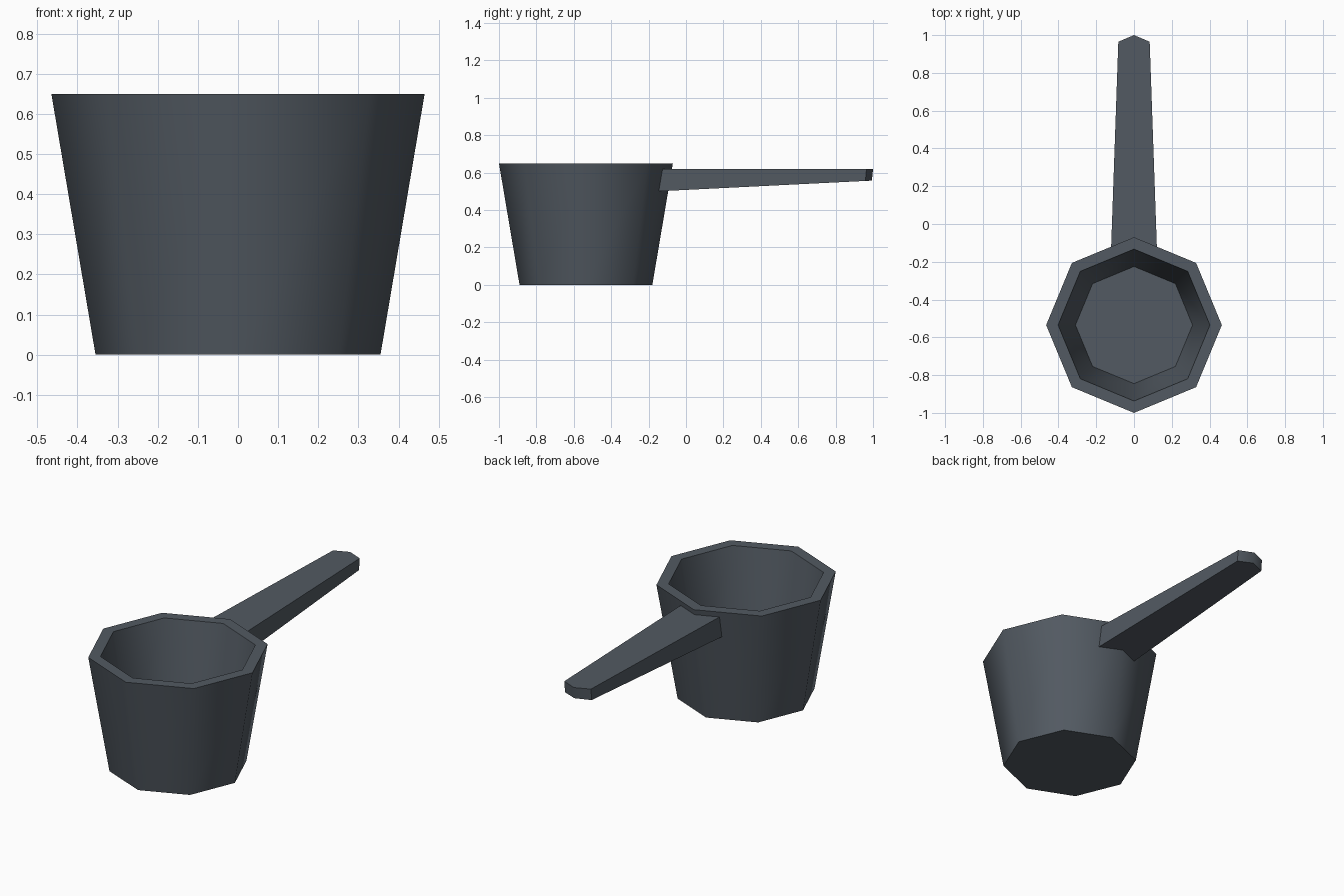
import bpy, bmesh, math

cube = bpy.data.objects.get("Cube")
if cube:
    bpy.data.objects.remove(cube, do_unlink=True)

metal = bpy.data.materials.new("dark_slate_metal")
color = (0.085, 0.102, 0.122, 1)
metal.diffuse_color = color
metal.use_nodes = True
metal.node_tree.nodes["Principled BSDF"].inputs["Base Color"].default_value = color


def make_object(name, bm):
    bmesh.ops.recalc_face_normals(bm, faces=bm.faces[:])
    mesh = bpy.data.meshes.new(name)
    bm.to_mesh(mesh)
    bm.free()
    mesh.materials.append(metal)
    obj = bpy.data.objects.new(name, mesh)
    bpy.context.collection.objects.link(obj)
    bpy.ops.object.select_all(action='DESELECT')
    obj.select_set(True)
    bpy.context.view_layer.objects.active = obj
    bpy.ops.object.shade_smooth_by_angle(angle=math.radians(60))
    return obj


def loft(name, rings):
    """Skin a closed solid through rings of equal point count."""
    bm = bmesh.new()
    loops = [[bm.verts.new(p) for p in ring] for ring in rings]
    n = len(loops[0])
    for a, b in zip(loops, loops[1:]):
        for i in range(n):
            j = (i + 1) % n
            bm.faces.new((a[i], a[j], b[j], b[i]))
    bm.faces.new(loops[0][::-1])
    bm.faces.new(loops[-1])
    return make_object(name, bm)


# Hollow eight-sided pan: outer wall, rim, inner wall, floor
SIDES, CENTER_Y = 8, -0.535


def octagon(radius, z):
    angles = [math.tau * i / SIDES for i in range(SIDES)]
    return [(radius * math.cos(a), CENTER_Y + radius * math.sin(a), z) for a in angles]


pan_profile = [(0.355, 0), (0.465, 0.65), (0.402, 0.65), (0.31, 0.12)]
loft("pan", [octagon(r, z) for r, z in pan_profile])

# Tapered handle with pointed tip, its root set into the pan wall
right_side = [(0.122, -0.15), (0.083, 0.965)]
outline = [(0, -0.11)] + right_side + [(0, 1.0)] + [(-x, y) for x, y in right_side[::-1]]
top = [(x, y, 0.62) for x, y in outline]
bottom = [(x, y - 0.006, 0.5 + 0.05 * (y + 0.15)) for x, y in outline]
loft("handle", [bottom, top])
